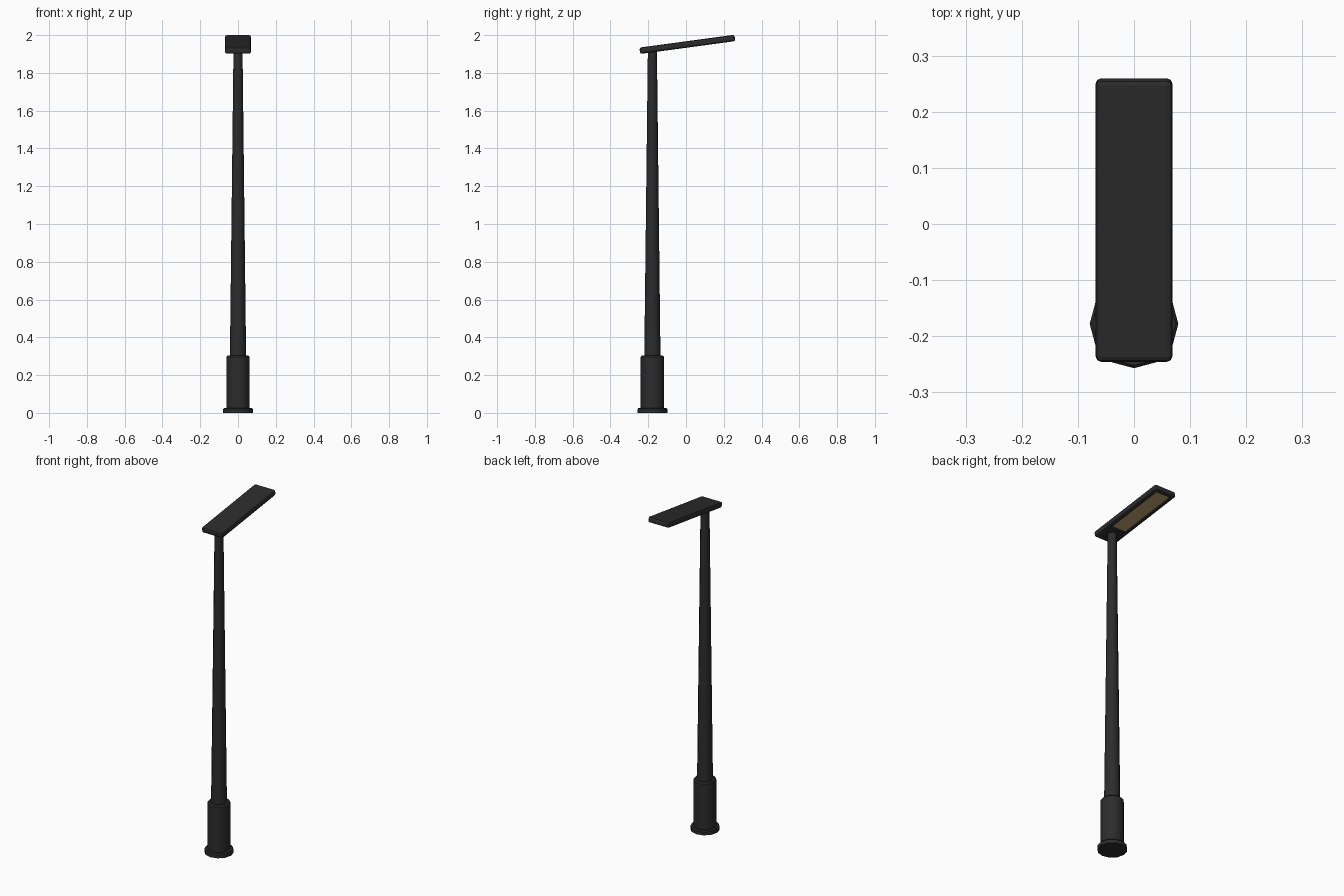
import bpy, bmesh, math
from mathutils import Matrix, Vector

cube = bpy.data.objects.get("Cube")
if cube:
    bpy.data.objects.remove(cube, do_unlink=True)

POLE_Y = -0.178
SIDES = 12


def material(name, color):
    m = bpy.data.materials.new(name)
    m.use_nodes = True
    m.diffuse_color = color
    m.node_tree.nodes["Principled BSDF"].inputs["Base Color"].default_value = color
    return m


black = material("black metal", (0.025, 0.025, 0.025, 1))
glow = material("warm lamp", (0.5, 0.35, 0.15, 1))


def finish(name, bm, mats):
    mesh = bpy.data.meshes.new(name)
    bmesh.ops.recalc_face_normals(bm, faces=bm.faces)
    bm.to_mesh(mesh)
    bm.free()
    obj = bpy.data.objects.new(name, mesh)
    bpy.context.collection.objects.link(obj)
    for m in mats:
        mesh.materials.append(m)
    return obj


def turned(name, profile):
    """Capped solid of revolution from (radius, height) points."""
    bm = bmesh.new()
    rings = []
    for r, z in profile:
        angles = [2 * math.pi * i / SIDES for i in range(SIDES)]
        rings.append([bm.verts.new((r * math.cos(a), POLE_Y + r * math.sin(a), z))
                      for a in angles])
    for low, high in zip(rings, rings[1:]):
        for i in range(SIDES):
            j = (i + 1) % SIDES
            bm.faces.new((low[i], low[j], high[j], high[i]))
    bm.faces.new(rings[0])
    bm.faces.new(rings[-1])
    obj = finish(name, bm, [black])
    bpy.ops.object.select_all(action="DESELECT")
    obj.select_set(True)
    bpy.context.view_layer.objects.active = obj
    bpy.ops.object.shade_smooth_by_angle(angle=math.radians(35))


# Stepped base and tapered pole
turned("base_flange", [(0.079, 0), (0.079, 0.02), (0.074, 0.026)])
turned("base_sleeve", [(0.062, 0.02), (0.062, 0.295), (0.056, 0.303)])
turned("pole", [(0.043, 0.29), (0.024, 1.92)])

# Tilted lamp head with chamfered edges
bm = bmesh.new()
bmesh.ops.create_cube(bm, size=1)
bmesh.ops.scale(bm, vec=(0.137, 0.508, 0.034), verts=bm.verts)
bmesh.ops.bevel(bm, geom=list(bm.edges), offset=0.01, segments=2,
                profile=0.5, affect="EDGES")
bm.normal_update()

# Recessed lamp panel under the head, set back from the pole
under = min(bm.faces, key=lambda f: f.calc_center_median().z)
bmesh.ops.inset_region(bm, faces=[under], thickness=0.016)
for v in under.verts:
    if v.co.y < 0:
        v.co.y += 0.095
well = bmesh.ops.extrude_discrete_faces(bm, faces=[under])["faces"][0]
bmesh.ops.translate(bm, vec=(0, 0, 0.008), verts=well.verts)
well.material_index = 1

bm.transform(Matrix.Translation(Vector((0, 0.007, 1.951)))
             @ Matrix.Rotation(math.radians(7.7), 4, "X"))
finish("lamp_head", bm, [black, glow])
